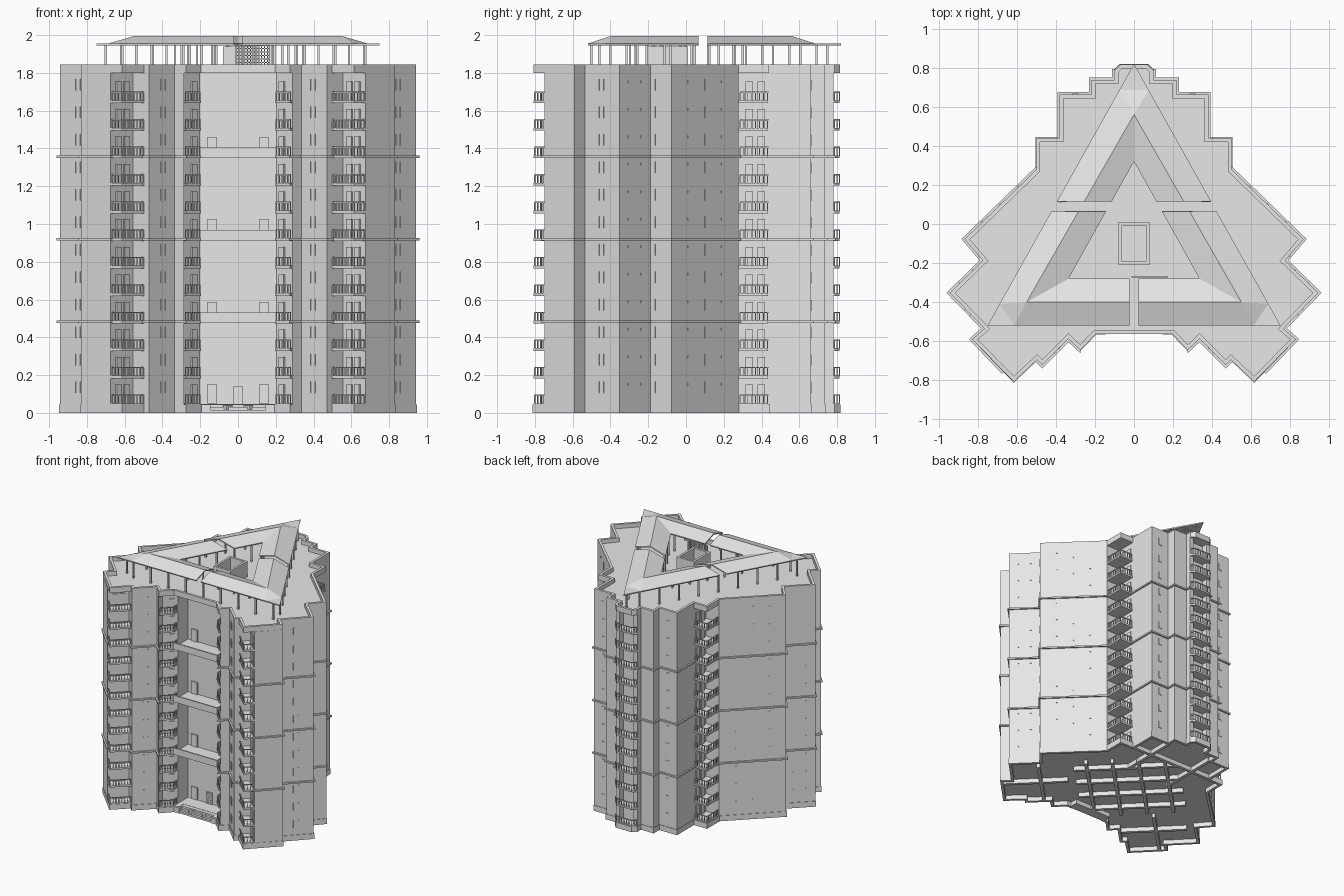
import bpy, bmesh, math
from mathutils import Vector, Matrix

cube = bpy.data.objects.get("Cube")
if cube:
    bpy.data.objects.remove(cube)

GREY = .8
CONCRETE = bpy.data.materials.new("pale concrete")
CONCRETE.use_nodes = True
CONCRETE.diffuse_color = (GREY, GREY, GREY, 1)
CONCRETE.node_tree.nodes["Principled BSDF"].inputs["Base Color"].default_value = (GREY, GREY, GREY, 1)


def finish(name, bm, recalc=True):
    if recalc:
        bmesh.ops.recalc_face_normals(bm, faces=bm.faces[:])
    mesh = bpy.data.meshes.new(name)
    bm.to_mesh(mesh)
    bm.free()
    mesh.materials.append(CONCRETE)
    obj = bpy.data.objects.new(name, mesh)
    bpy.context.collection.objects.link(obj)
    return obj


def add_box(bm, centre, size, angle=0.0):
    mat = Matrix.Translation(centre) @ Matrix.Rotation(angle, 4, 'Z') @ Matrix.Diagonal((*size, 1))
    bmesh.ops.create_cube(bm, size=1, matrix=mat)


def add_prism(bm, pts, z0, z1):
    low = [bm.verts.new((x, y, z0)) for x, y in pts]
    high = [bm.verts.new((x, y, z1)) for x, y in pts]
    bm.faces.new(low[::-1])
    bm.faces.new(high)
    for i in range(len(pts)):
        j = (i + 1) % len(pts)
        bm.faces.new((low[i], low[j], high[j], high[i]))


def offset(pts, d):
    # Mitred outward offset of a counter-clockwise outline
    out = []
    for i, p in enumerate(pts):
        p = Vector(p)
        a = (p - Vector(pts[i - 1])).normalized()
        b = (Vector(pts[(i + 1) % len(pts)]) - p).normalized()
        na, nb = Vector((a.y, -a.x)), Vector((b.y, -b.x))
        out.append(tuple(p + (na + nb) * d / max(1 + na.dot(nb), 0.3)))
    return out


def add_ring(bm, outer, inner, z0, z1):
    n = len(outer)
    loops = [[bm.verts.new((x, y, z)) for x, y in pts]
             for pts, z in ((outer, z0), (outer, z1), (inner, z1), (inner, z0))]
    for k in range(4):
        a, b = loops[k], loops[(k + 1) % 4]
        for i in range(n):
            j = (i + 1) % n
            bm.faces.new((a[i], a[j], b[j], b[i]))


def mirrored(half):
    return half + [(-x, y) for x, y in reversed(half)]


# Half outlines, from the front court round to the rear nose
sides = [(.828, -.59), (.765, -.535), (.943, -.352), (.773, -.187), (.867, -.078), (.5, .278)]
rear = [(.38, .44), (.38, .663), (.217, .663), (.217, .737), (.10, .737)]
front = [(.195, -.562), (.275, -.645), (.335, -.588), (.47, -.722), (.497, -.695), (.615, -.807)]
roof_half = front + sides + [(.5, .44)] + rear + [(.10, .785), (.07, .815)]
roof_outline = mirrored(roof_half)
plinth_outline = mirrored([(.15, -.5), (.15, -.562)] + roof_half)
wall_outline = mirrored([(.2, -.37), (.2, -.5), (.285, -.585), (.285, -.635)] + front[2:5] +
                        [(.557, -.635), (.675, -.75)] + sides + [(.38, .278)] + rear +
                        [(.10, .78), (.065, .78), (.065, .73)])
BASE, EAVE, TOP, STOREY = .045, 1.80, 1.845, .1457
floors = [BASE + STOREY * k for k in range(12)]
band_levels = [floors[k] for k in (3, 6, 9)]

# Tower walls
bm = bmesh.new()
add_prism(bm, wall_outline, BASE, EAVE)
finish("tower_walls", bm)

# Plinth with hollow underside and beams
bm = bmesh.new()
add_ring(bm, offset(plinth_outline, .004), offset(plinth_outline, -.018), 0, BASE)
add_prism(bm, offset(plinth_outline, -.01), BASE - .01, BASE + .002)
for angle in (math.radians(45), math.radians(-45)):
    for d in (-.3, -.1, .1, .3):
        c = (-math.sin(angle) * d, math.cos(angle) * d - .05, .02)
        add_box(bm, c, (.8, .025, .04), angle)
for s in (1, -1):
    add_box(bm, (.56 * s, -.43, .02), (.5, .025, .04), math.radians(45 * s))
    add_box(bm, (.6 * s, -.45, .02), (.5, .025, .04), math.radians(-45 * s))
    add_box(bm, (.2 * s, .4, .02), (.025, .5, .04))
add_box(bm, (0, .44, .02), (.76, .025, .04))
finish("plinth", bm)

# Roof deck and parapet
bm = bmesh.new()
add_prism(bm, offset(roof_outline, -.005), EAVE, EAVE + .01)
add_ring(bm, roof_outline, offset(roof_outline, -.02), EAVE, TOP)
finish("roof_parapet", bm)

# Projecting string courses
bm = bmesh.new()
for z in band_levels:
    add_ring(bm, offset(wall_outline, .012), offset(wall_outline, -.005), z - .006, z + .006)
finish("string_courses", bm)


def balconies(name, slab, edge, s):
    # Slab and baluster railing on every storey
    flip = lambda pts: [Vector((x * s, y)) for x, y in pts]
    bm = bmesh.new()
    path = flip(edge)
    for z in floors:
        add_prism(bm, flip(slab), z - .008, z + .006)
        for a, b in zip(path, path[1:]):
            d, mid = b - a, (a + b) / 2
            angle = math.atan2(d.y, d.x)
            add_box(bm, (mid.x, mid.y, z + .05), (d.length, .007, .006), angle)
            n = max(2, round(d.length / .022))
            for i in range(n + 1):
                p = a.lerp(b, i / n)
                add_box(bm, (p.x, p.y, z + .027), (.005, .005, .045), angle)
    finish(name, bm)


def plates(name, a, b, spots, width, height, lift, s, depth=.008, levels=floors):
    # Thin windows or doors set along one wall on every storey
    a, b = Vector((a[0] * s, a[1])), Vector((b[0] * s, b[1]))
    angle = math.atan2(b.y - a.y, b.x - a.x)
    bm = bmesh.new()
    for z in levels:
        for t in spots:
            p = a.lerp(b, t)
            add_box(bm, (p.x, p.y, z + lift + height / 2), (width, depth, height), angle)
    finish(name, bm)


for s, side in ((1, "left"), (-1, "right")):
    balconies(side + "_wing_balconies", [(.497, -.695), (.615, -.807), (.675, -.75), (.557, -.635)],
              [(.502, -.695), (.615, -.8), (.668, -.75)], s)
    balconies(side + "_court_balconies", [(.2, -.5), (.197, -.562), (.275, -.643), (.287, -.585)],
              [(.203, -.505), (.203, -.56), (.278, -.636)], s)
    balconies(side + "_rear_balconies", [(.38, .278), (.5, .278), (.5, .435), (.38, .435)],
              [(.495, .285), (.495, .432), (.385, .432)], s)
    plates(side + "_inner_windows", front[2], front[3], (.35, .53), .009, .06, .06, s)
    plates(side + "_outer_windows", sides[1], sides[2], (.4, .54), .009, .06, .06, s)
    plates(side + "_notch_windows", sides[3], sides[4], (.2,), .009, .06, .06, s)
    plates(side + "_flank_windows", sides[4], sides[5], (.5,), .009, .06, .06, s)
    plates(side + "_flank_vents", sides[4], sides[5], (.25, .75), .01, .012, .1, s)
    plates(side + "_end_vents", sides[2], sides[3], (.3, .7), .01, .012, .1, s)
    plates(side + "_back_windows", rear[1], rear[2], (.5,), .03, .055, .06, s)
    plates(side + "_wing_doors", (.557, -.635), (.675, -.75), (.3, .65), .04, .1, .006, s, .018)
    plates(side + "_court_side_doors", (.2, -.5), (.285, -.585), (.4,), .04, .1, .006, s, .018)
    plates(side + "_rear_doors", (.38, .278), (.38, .44), (.35, .75), .04, .1, .006, s, .018)
    plates(side + "_court_doors", (.11, -.37), (.165, -.37), (.5,), .055, .1, .005, s, .02,
           [BASE] + band_levels)

# Rear nose balconies
nose = [(.1, .78), (.098, .785), (.07, .813), (-.07, .813), (-.098, .785), (-.1, .78)]
balconies("nose_balconies", nose + [(-.065, .735), (.065, .735)], nose[1:5], 1)

# Court terraces with solid fronts
bm = bmesh.new()
for z in band_levels:
    add_box(bm, (0, -.463, z), (.4, .2, .012))
    add_box(bm, (0, -.557, z + .022), (.4, .012, .055))
finish("court_terraces", bm)

# Entrance steps let into the plinth
bm = bmesh.new()
for i in range(3):
    h = BASE - i * .015
    add_box(bm, (0, -.51 - i * .02, h / 2), (.3, .022, h))
finish("entrance_steps", bm)

# Entrance door with glazing bars
bm = bmesh.new()
add_box(bm, (0, -.37, BASE + .05), (.05, .02, .095))
for i in range(5):
    add_box(bm, (0, -.36, BASE + .015 + i * .018), (.04, .05, .005))
finish("entrance_door", bm)

# Triangular canopy: three hipped corner pieces with gaps between
LOW, RIDGE = 1.955, 1.995
tri = [[Vector(p + (z,)) for p in ((0, t), (w, y), (-w, y))]
       for t, w, y, z in ((.82, .75, -.52, LOW), (.56, .55, -.4, RIDGE), (.32, .335, -.28, LOW))]


def cut(p, q, axis, value):
    return p.lerp(q, (value - p[axis]) / (q[axis] - p[axis]))


pieces = (("rear", 0, (1, 1, .115), (2, 1, .115)),
          ("left", 1, (0, 1, .065), (2, 0, .022)),
          ("right", 2, (0, 1, .065), (1, 0, -.022)))
for name, c, *ends in pieces:
    tip, ridge, inner = (line[c] for line in tri)
    arms = [[cut(line[c], line[to], axis, v) for line in tri] for to, axis, v in ends]
    hips = [tip.lerp(arm[0], .19) for arm in arms]
    polys = [(hips[0], hips[1], ridge), (hips[0], tip, hips[1])]
    for (o, r, i), h in zip(arms, hips):
        polys += [(o, h, ridge, r), (r, ridge, inner, i)]
    bm = bmesh.new()
    for poly in polys:
        f = bm.faces.new([bm.verts.new(p) for p in poly])
        f.normal_update()
        if f.normal.z < 0:
            f.normal_flip()
    bmesh.ops.remove_doubles(bm, verts=bm.verts[:], dist=.0005)
    obj = finish(name + "_canopy", bm, recalc=False)
    thick = obj.modifiers.new("thickness", 'SOLIDIFY')
    thick.thickness, thick.offset = .01, -1

# Canopy posts along outer and inner edges
bm = bmesh.new()
for line, scale, n in ((tri[0], .965, 9), (tri[2], 1.06, 5)):
    for i in range(3):
        a, b = line[i], line[(i + 1) % 3]
        for k in range(n):
            p = a.lerp(b, (k + .3) / n) * scale
            add_box(bm, (p.x, p.y, (EAVE + LOW) / 2), (.012, .012, LOW - EAVE - .008))
finish("canopy_posts", bm)

# Open rooftop shaft and lattice screen
bm = bmesh.new()
shaft = [(-.08, -.21), (.08, -.21), (.08, .01), (-.08, .01)]
add_ring(bm, shaft, offset(shaft, -.018), EAVE, 1.94)
finish("roof_shaft", bm)
bm = bmesh.new()
for i in range(13):
    add_box(bm, (-.01 + i * .015, -.27, 1.875), (.005, .006, .15))
for i in range(8):
    add_box(bm, (.08, -.27, 1.82 + i * .018), (.186, .006, .005))
finish("lattice_screen", bm)
